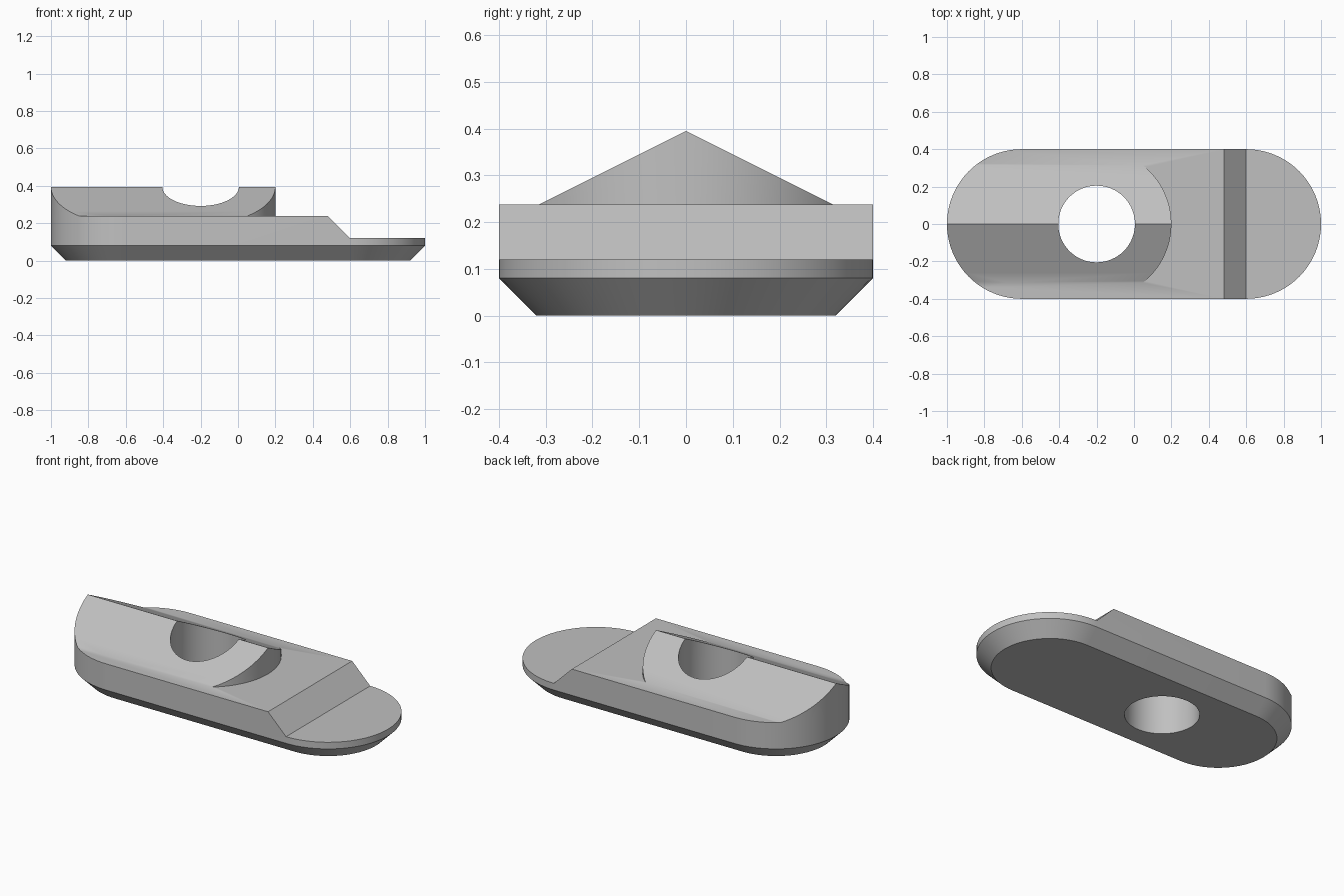
import bpy, bmesh, math

if "Cube" in bpy.data.objects:
    bpy.data.objects.remove(bpy.data.objects["Cube"], do_unlink=True)

RADIUS = 0.4       # half width of the body
CHAMFER = 0.08
DECK = 0.238       # height of the flat upper deck
LEDGE = 0.12       # height of the low end
PEAK = 0.395       # height of the ridge
BORE_X, BORE_R = -0.2, 0.205


def loft(name, loops):
    """Closed solid through a stack of matching loops of points."""
    bm = bmesh.new()
    rings = [[bm.verts.new(p) for p in loop] for loop in loops]
    bm.faces.new(rings[0])
    bm.faces.new(rings[-1])
    n = len(rings[0])
    for low, high in zip(rings, rings[1:]):
        for i in range(n):
            j = (i + 1) % n
            bm.faces.new((low[i], low[j], high[j], high[i]))
    bmesh.ops.recalc_face_normals(bm, faces=bm.faces)
    mesh = bpy.data.meshes.new(name)
    bm.to_mesh(mesh)
    bm.free()
    obj = bpy.data.objects.new(name, mesh)
    bpy.context.collection.objects.link(obj)
    return obj


def slot(x0, x1, r, z, steps=40):
    """Outline with two parallel sides and round ends."""
    pts = []
    for cx, start in ((x1, -math.pi / 2), (x0, math.pi / 2)):
        for i in range(steps + 1):
            a = start + math.pi * i / steps
            pts.append((cx + r * math.cos(a), r * math.sin(a), z))
    return pts


def combine(target, tool, operation):
    """Apply a boolean and remove the tool."""
    mod = target.modifiers.new(operation.title(), 'BOOLEAN')
    mod.operation = operation
    mod.solver = 'EXACT'
    mod.object = tool
    bpy.context.view_layer.objects.active = target
    bpy.ops.object.modifier_apply(modifier=mod.name)
    bpy.data.objects.remove(tool, do_unlink=True)


# Slot-shaped body with a chamfered underside
body = loft("body", [slot(-0.6, 0.6, RADIUS - CHAMFER, 0),
                     slot(-0.6, 0.6, RADIUS, CHAMFER),
                     slot(-0.6, 0.6, RADIUS, DECK)])

# Slope and low ledge at one end
step = [(0.48, DECK), (0.6, LEDGE), (1.2, LEDGE), (1.2, 0.5), (0.48, 0.5)]
combine(body, loft("step_cutter", [[(x, y, z) for x, z in step] for y in (-1, 1)]),
        'DIFFERENCE')

# Pitched ridge with rounded ends
ridge = loft("ridge", [slot(-0.6, -0.2, RADIUS, z) for z in (DECK, 0.5)])
half = 2 * (PEAK - DECK)
roof = [(-half, DECK), (half, DECK), (0, PEAK)]
combine(ridge, loft("roof_shape", [[(x, y, z) for y, z in roof] for x in (-1.5, 1)]),
        'INTERSECT')
combine(body, ridge, 'UNION')

# Vertical bore
circle = [(BORE_X + BORE_R * math.cos(math.tau * i / 64),
           BORE_R * math.sin(math.tau * i / 64)) for i in range(64)]
combine(body, loft("bore_cutter", [[(x, y, z) for x, y in circle] for z in (-0.5, 1)]),
        'DIFFERENCE')

# Plain grey finish
grey = bpy.data.materials.new("light_grey")
grey.use_nodes = True
colour = (0.53, 0.53, 0.53, 1)
grey.diffuse_color = colour
grey.node_tree.nodes["Principled BSDF"].inputs["Base Color"].default_value = colour
body.data.materials.clear()
body.data.materials.append(grey)

bpy.ops.object.select_all(action='DESELECT')
body.select_set(True)
bpy.context.view_layer.objects.active = body
bpy.ops.object.shade_smooth_by_angle(angle=math.radians(30))
